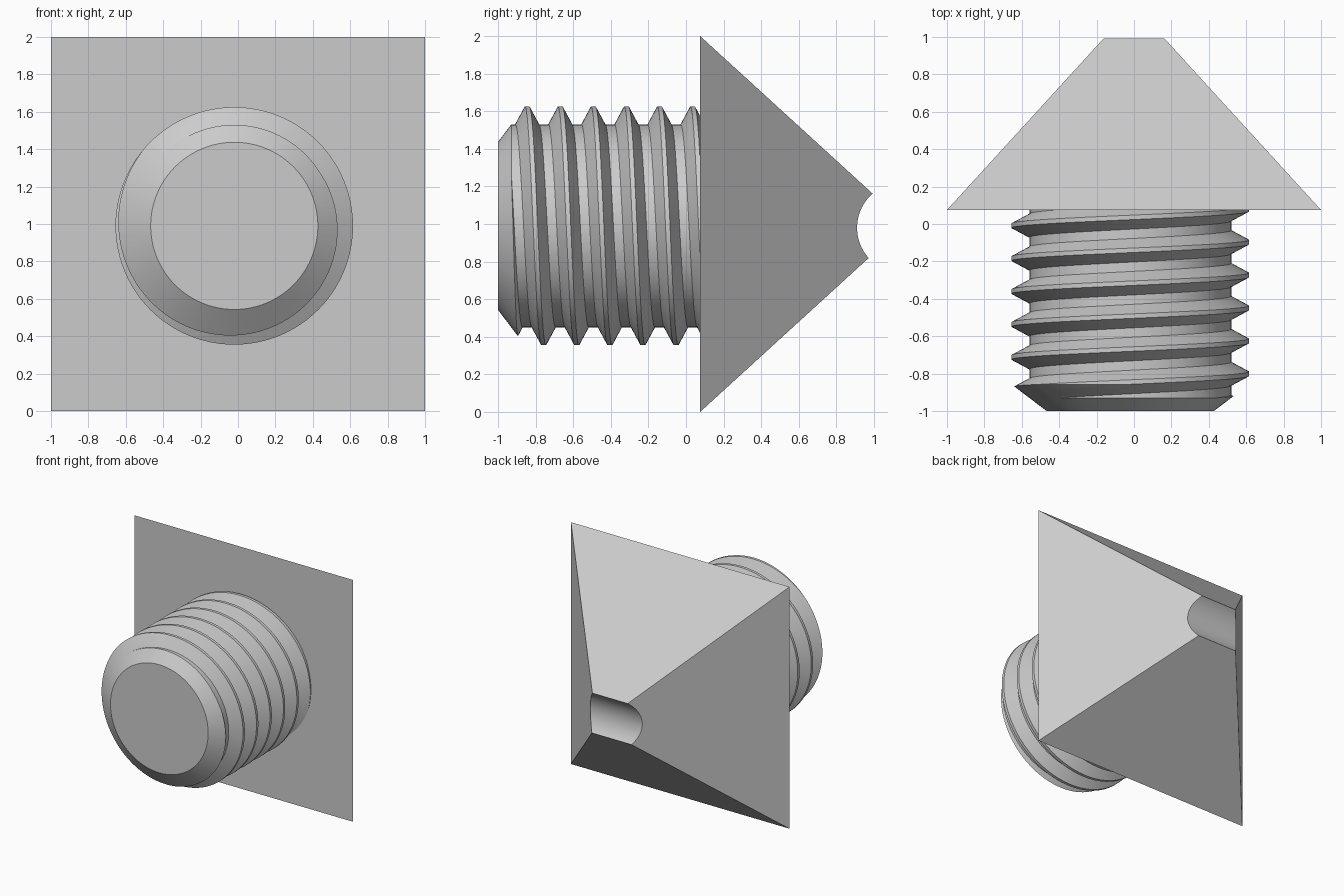
import bpy, bmesh
from math import sin, cos, pi, radians
from mathutils import Matrix

if "Cube" in bpy.data.objects:
    bpy.data.objects.remove(bpy.data.objects["Cube"])

grey = bpy.data.materials.new("plain grey")
grey.use_nodes = True
COLOUR = (0.6, 0.6, 0.6, 1)
grey.diffuse_color = COLOUR
grey.node_tree.nodes["Principled BSDF"].inputs["Base Color"].default_value = COLOUR

BASE_Y = 0.075              # plane where the head meets the screw
AXIS_X, AXIS_Z = -0.02, 0.99
SEGMENTS = 96


def add_object(name, bm):
    bmesh.ops.recalc_face_normals(bm, faces=bm.faces)
    mesh = bpy.data.meshes.new(name)
    bm.to_mesh(mesh)
    bm.free()
    mesh.materials.append(grey)
    obj = bpy.data.objects.new(name, mesh)
    bpy.context.collection.objects.link(obj)
    return obj


def cut(obj, cutter, operation):
    """Apply a boolean, remove the cutter and shade the result."""
    cutter.hide_render = True
    mod = obj.modifiers.new("cut", "BOOLEAN")
    mod.operation, mod.object, mod.solver = operation, cutter, "EXACT"
    bpy.ops.object.select_all(action="DESELECT")
    bpy.context.view_layer.objects.active = obj
    obj.select_set(True)
    bpy.ops.object.modifier_apply(modifier=mod.name)
    bpy.data.objects.remove(cutter)
    bpy.ops.object.shade_smooth_by_angle(angle=radians(25))


def around(radius, y, angle):
    """Point about the screw axis, angle measured from the top towards +x."""
    return (AXIS_X + radius * sin(angle), y, AXIS_Z + radius * cos(angle))


# Pyramid head with a round groove across its tip
bm = bmesh.new()
base = [bm.verts.new((x, BASE_Y, z)) for x, z in ((-1, 0), (1, 0), (1, 2), (-1, 2))]
tip = bm.verts.new((0, 1.17, 1))
bm.faces.new(base)
for i in range(4):
    bm.faces.new((base[i], base[(i + 1) % 4], tip))
head = add_object("pyramid_head", bm)

bm = bmesh.new()
bmesh.ops.create_cone(bm, cap_ends=True, segments=96, radius1=0.24, radius2=0.24,
                      depth=3, matrix=Matrix.Translation((0, 1.15, 0.98)) @ Matrix.Rotation(pi / 2, 4, "Y"))
cut(head, add_object("groove_cutter", bm), "DIFFERENCE")

# Threaded rod: one continuous helical strip of crest, flanks and root
PITCH, CREST, ROOT = 0.176, 0.635, 0.54
TURNS = 11
FIRST_CREST = -0.845 - 3 * PITCH
profile = ((-0.063, ROOT), (-0.012, CREST), (0.012, CREST), (0.063, ROOT))
bm = bmesh.new()
grid = []
for i in range(SEGMENTS):
    angle = 2 * pi * i / SEGMENTS
    start = FIRST_CREST + PITCH * i / SEGMENTS
    grid.append([bm.verts.new(around(r, start + PITCH * t + dy, angle))
                 for t in range(TURNS) for dy, r in profile])
rows = len(grid[0])


def rod_vert(i, row):
    """The end of each turn joins the start of the next."""
    return grid[i][row] if i < SEGMENTS else grid[0][row + 4]


for i in range(SEGMENTS):
    for row in range(rows - 1):
        if i == SEGMENTS - 1 and row + 5 >= rows:
            continue
        bm.faces.new((rod_vert(i, row), rod_vert(i + 1, row),
                      rod_vert(i + 1, row + 1), rod_vert(i, row + 1)))

# Close both ends of the rod with fans to the axis
rims = [e for e in bm.edges if e.is_boundary]
middle = FIRST_CREST + PITCH * TURNS / 2
low = bm.verts.new(around(0, FIRST_CREST + PITCH / 2, 0))
high = bm.verts.new(around(0, FIRST_CREST + PITCH * (TURNS - 0.5), 0))
for e in rims:
    centre = low if (e.verts[0].co.y + e.verts[1].co.y) / 2 < middle else high
    bm.faces.new((e.verts[0], e.verts[1], centre))
thread = add_object("threaded_shaft", bm)

# Trim the rod to length and chamfer its front end
bm = bmesh.new()
rings = [[bm.verts.new(around(r, y, 2 * pi * i / SEGMENTS)) for i in range(SEGMENTS)]
         for r, y in ((0.447, -1), (0.75, -0.77), (0.75, BASE_Y + 0.02))]
for a, b in zip(rings, rings[1:]):
    for i in range(SEGMENTS):
        j = (i + 1) % SEGMENTS
        bm.faces.new((a[i], a[j], b[j], b[i]))
bm.faces.new(rings[0])
bm.faces.new(rings[-1])
cut(thread, add_object("shaft_trim", bm), "INTERSECT")
